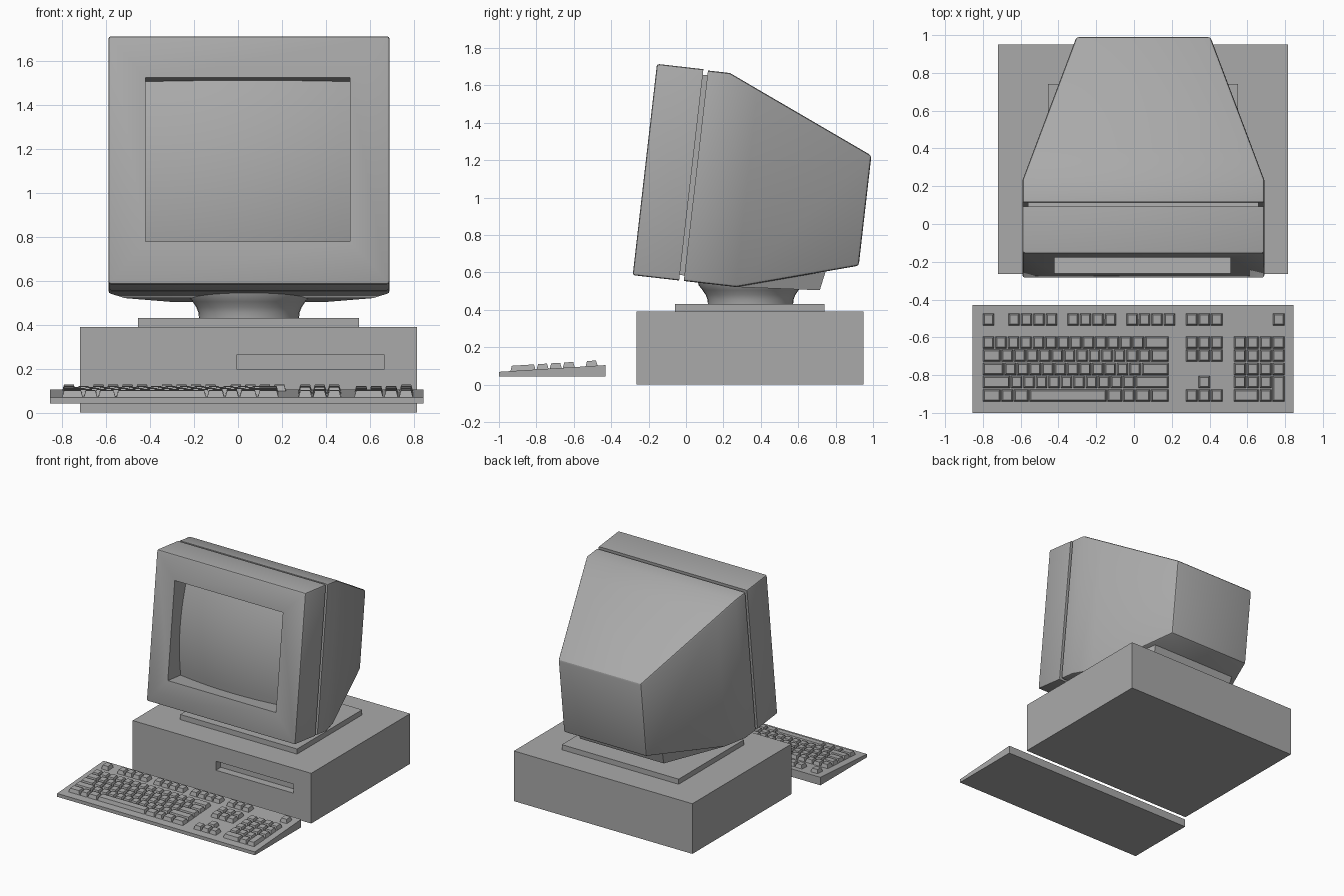
import bpy, bmesh, math
from mathutils import Vector

if "Cube" in bpy.data.objects:
    bpy.data.objects.remove(bpy.data.objects["Cube"])

grey = bpy.data.materials.new("warm_grey_plastic")
grey.diffuse_color = (0.4, 0.4, 0.4, 1)
grey.use_nodes = True
grey.node_tree.nodes["Principled BSDF"].inputs["Base Color"].default_value = grey.diffuse_color

CX = 0.05                      # centre line of the computer
TILT = math.radians(-6.55)     # monitor leans back
PIVOT = (CX, -0.285, 0.585)    # lower front edge of the monitor


def finish(name, bm, smooth=None, tilted=False):
    bmesh.ops.recalc_face_normals(bm, faces=bm.faces)
    me = bpy.data.meshes.new(name)
    bm.to_mesh(me)
    bm.free()
    me.materials.append(grey)
    ob = bpy.data.objects.new(name, me)
    bpy.context.collection.objects.link(ob)
    if tilted:
        ob.location = PIVOT
        ob.rotation_euler = (TILT, 0, 0)
    if smooth:
        bpy.ops.object.select_all(action='DESELECT')
        ob.select_set(True)
        bpy.context.view_layer.objects.active = ob
        bpy.ops.object.shade_smooth_by_angle(angle=math.radians(smooth))
    return ob


def loft(bm, loops, cap_start=True, cap_end=True):
    """Join equal-length point loops with quads."""
    rows = [[bm.verts.new(p) for p in loop] for loop in loops]
    n = len(rows[0])
    for a, b in zip(rows, rows[1:]):
        for i in range(n):
            j = (i + 1) % n
            bm.faces.new((a[i], a[j], b[j], b[i]))
    if cap_start:
        bm.faces.new(rows[0][::-1])
    if cap_end:
        bm.faces.new(rows[-1])
    return rows


def rect(x0, x1, y, z0, z1):
    return [(x0, y, z0), (x1, y, z0), (x1, y, z1), (x0, y, z1)]


def slab(x0, x1, y0, y1, z0, z1):
    bm = bmesh.new()
    loft(bm, [rect(x0, x1, y0, z0, z1), rect(x0, x1, y1, z0, z1)])
    return bm


def recessed_box(outer, y0, y1, hole, depth):
    """Box whose front face has a rectangular recess."""
    bm = bmesh.new()
    ox0, ox1, oz0, oz1 = outer
    hx0, hx1, hz0, hz1 = hole
    loft(bm, [rect(ox0, ox1, y1, oz0, oz1), rect(ox0, ox1, y0, oz0, oz1),
              rect(hx0, hx1, y0, hz0, hz1),
              rect(hx0, hx1, y0 + depth, hz0, hz1)])
    return bm


# System unit with drive slot
finish("system_unit", recessed_box((-0.72, 0.815, 0.0, 0.39), -0.265, 0.95,
                                   (-0.005, 0.665, 0.195, 0.265), 0.06))

# Stand plate and flared neck
finish("stand_plate", slab(-0.455, 0.55, -0.06, 0.74, 0.39, 0.43))
bm = bmesh.new()
SEG = 40
loft(bm, [[(CX + r * math.cos(2 * math.pi * i / SEG),
            0.345 + r * math.sin(2 * math.pi * i / SEG), z) for i in range(SEG)]
          for r, z in ((0.228, 0.43), (0.23, 0.455), (0.24, 0.48),
                       (0.257, 0.505), (0.277, 0.53), (0.285, 0.56))])
finish("stand_neck", bm, 40)

# Monitor bezel with screen opening, outer edges softened
H = 1.137
bm = recessed_box((-0.64, 0.64, 0, H), 0, 0.25, (-0.47, 0.46, 0.196, 0.946), 0.17)


def outer_edge(e):
    m = (e.verts[0].co + e.verts[1].co) / 2
    on_x, on_z = abs(abs(m.x) - 0.64) < 1e-4, min(abs(m.z), abs(m.z - H)) < 1e-4
    corner = all(abs(abs(v.co.x) - 0.64) < 1e-4 for v in e.verts)
    return (on_x and on_z) or (m.y < 1e-4 and (on_z or (on_x and corner)))


bmesh.ops.bevel(bm, geom=[e for e in bm.edges if outer_edge(e)], offset=0.012,
                segments=2, profile=0.5, affect='EDGES')
finish("monitor_bezel", bm, 30, True)

# Bulging screen glass
bm = bmesh.new()
bmesh.ops.create_grid(bm, x_segments=20, y_segments=16, size=1)
for v in bm.verts:
    u, w = v.co.x, v.co.y
    v.co = Vector((-0.005 + 0.465 * u, 0.06 + 0.05 * u * u + 0.05 * w * w,
                   0.571 + 0.375 * w))
screen = finish("screen", bm, 40, True)
if screen.data.polygons[0].normal.y > 0:
    screen.data.flip_normals()

# Core seen in the seam between bezel and housing
finish("seam_core", slab(-0.61, 0.61, 0.2, 0.32, 0.03, H - 0.03), None, True)

# Tapered rear housing: depth, half width, bottom, top
sections = ((0.275, 0.64, 0, 1.133), (0.394, 0.64, 0, 1.133),
            (0.557, 0.582, 0, 1.061), (1.195, 0.355, 0.188, 0.781))
bm = bmesh.new()
loft(bm, [rect(-w, w, d, b, t) for d, w, b, t in sections])
bmesh.ops.recalc_face_normals(bm, faces=bm.faces)
sharp = [e for e in bm.edges if e.calc_face_angle(0) > 0.6
         and not all(v.co.y < 0.28 for v in e.verts)]
bmesh.ops.bevel(bm, geom=sharp, offset=0.014, segments=2, profile=0.5,
                affect='EDGES')
finish("monitor_housing", bm, 30, True)

# Wedge foot under the housing
bm = bmesh.new()
loft(bm, [rect(-0.57, 0.57, 0.557, 0.0, 0.05),
          [(-0.36, 1.003, 0.034), (0.36, 1.003, 0.034),
           (0.37, 1.025, 0.15), (-0.37, 1.025, 0.15)]])
finish("monitor_foot", bm, None, True)

# Keyboard wedge
bm = bmesh.new()
loft(bm, [rect(-0.855, 0.845, -1.0, 0.042, 0.068),
          rect(-0.855, 0.845, -0.43, 0.042, 0.104)])
finish("keyboard_case", bm)

# Keys
keys = bmesh.new()
U, V = 0.066, 0.07


def key(x, y, w=1.0, h=1.0):
    """Tapered key: left x, back y, size in key units."""
    x0, x1 = x + 0.002, x + w * U - 0.002
    y0, y1 = y - h * V + 0.002, y - 0.002

    def ring(inset, lift):
        pts = ((x0 + inset, y0 + inset), (x1 - inset, y0 + inset),
               (x1 - inset, y1 - inset), (x0 + inset, y1 - inset))
        return [(px, py, 0.068 + (py + 1) * 0.063 + lift) for px, py in pts]
    loft(keys, [ring(0, -0.004), ring(0.009, 0.028)])


def key_row(x, y, widths):
    for w in widths:
        key(x, y, w)
        x += w * U


TOP = -0.592
main_rows = ([1] * 13 + [2], [1.5] + [1] * 12 + [1.5],
             [1.75] + [1] * 11 + [2.25], [2.25] + [1] * 10 + [2.75],
             [1.5, 1, 1.25, 6.25, 1.25, 1, 1.25, 1.5])
for r, widths in enumerate(main_rows):
    key_row(-0.803, TOP - r * V, widths)
for x, n in ((-0.803, 1), (-0.668, 4), (-0.356, 4), (-0.043, 4),
             (0.273, 3), (0.733, 1)):          # function row
    key_row(x, -0.47, [1] * n)
for r in (0, 1, 4):                            # navigation and arrows
    key_row(0.273, TOP - r * V, [1] * 3)
key(0.273 + U, TOP - 3 * V)
for r in range(4):                             # number pad
    key_row(0.527, TOP - r * V, [1.03] * (4 if r < 3 else 3))
key_row(0.527, TOP - 4 * V, [2.06, 1.03])
key(0.527 + 3.09 * U, TOP - 3 * V, 1.03, 2)
finish("keyboard_keys", keys)
